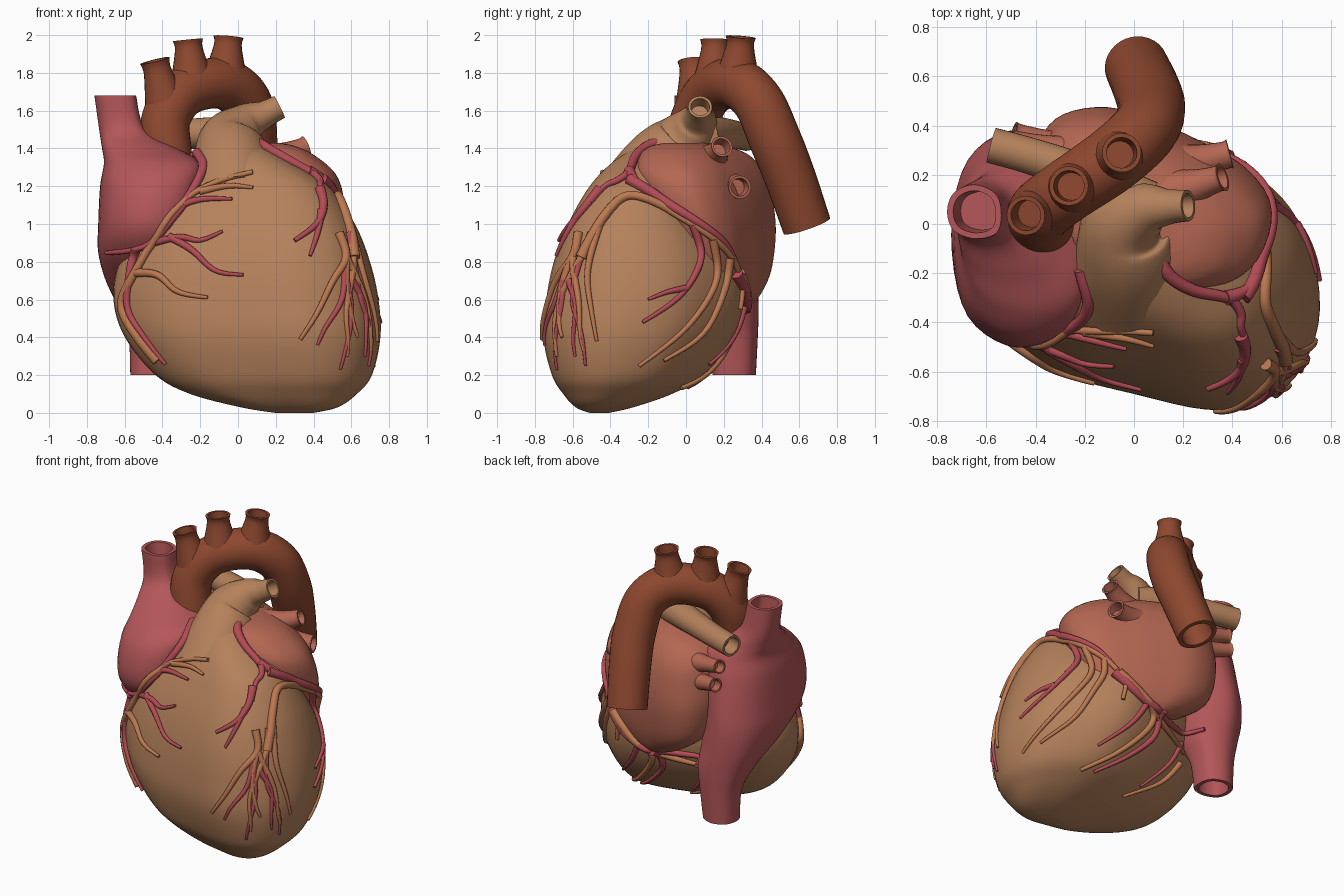
import bpy, bmesh, math
from mathutils import Vector
from mathutils.bvhtree import BVHTree

if "Cube" in bpy.data.objects:
    bpy.data.objects.remove(bpy.data.objects["Cube"])


def material(name, rgb):
    m = bpy.data.materials.new(name)
    m.diffuse_color = (*rgb, 1)
    m.use_nodes = True
    m.node_tree.nodes["Principled BSDF"].inputs["Base Color"].default_value = m.diffuse_color
    return m


TAN = material("muscle_tan", (0.46, 0.22, 0.105))
RUST = material("aorta_rust", (0.27, 0.065, 0.028))
PINK = material("atrium_pink", (0.46, 0.095, 0.10))
SALMON = material("atrium_salmon", (0.46, 0.135, 0.085))
ARTERY = material("artery_orange", (0.50, 0.19, 0.08))
VEIN = material("vein_pink", (0.45, 0.07, 0.09))


def spline(pts, n, closed=False):
    """Catmull-Rom curve through points of any dimension."""
    p = [Vector(q) for q in pts]
    k = len(p)
    out = []
    for i in range(k if closed else k - 1):
        if closed:
            a, b, c, d = (p[(i + j) % k] for j in (-1, 0, 1, 2))
        else:
            a, b, c, d = p[max(i - 1, 0)], p[i], p[i + 1], p[min(i + 2, k - 1)]
        for s in range(n):
            t = s / n
            out.append(b + (c - a) * (t / 2) + (a * 2 - b * 5 + c * 4 - d) * (t * t / 2)
                       + (b * 3 - a - c * 3 + d) * (t ** 3 / 2))
    return out if closed else out + [p[-1]]


def mouth(ring, nxt):
    """Rim and recess rings that make a vessel end look hollow."""
    c = sum(ring, Vector((0, 0, 0))) / len(ring)
    inward = (sum(nxt, Vector((0, 0, 0))) / len(nxt) - c).normalized()
    r = (ring[0] - c).length
    return [[c + (v - c) * 0.78 for v in ring],
            [c + (v - c) * 0.70 + inward * r * 1.2 for v in ring]]


def skin(name, rings, mat, hollow=(False, False)):
    """Surface over a stack of rings."""
    head = mouth(rings[0], rings[1])[::-1] if hollow[0] else []
    tail = mouth(rings[-1], rings[-2]) if hollow[1] else []
    rings = head + rings + tail
    bm = bmesh.new()
    vs = [[bm.verts.new(v) for v in r] for r in rings]
    n = len(vs[0])
    for a, b in zip(vs, vs[1:]):
        for i in range(n):
            j = (i + 1) % n
            bm.faces.new((a[i], a[j], b[j], b[i]))
    bm.faces.new(vs[0])
    bm.faces.new(vs[-1])
    bmesh.ops.recalc_face_normals(bm, faces=bm.faces)
    me = bpy.data.meshes.new(name)
    bm.to_mesh(me)
    bm.free()
    me.materials.append(mat)
    ob = bpy.data.objects.new(name, me)
    bpy.context.collection.objects.link(ob)
    bpy.ops.object.select_all(action='DESELECT')
    ob.select_set(True)
    bpy.context.view_layer.objects.active = ob
    bpy.ops.object.shade_smooth_by_angle(angle=math.radians(50))
    return ob


def loft(name, outline, levels, mat, hollow=(False, False)):
    """Outline fitted to (z, x0, x1, y0, y1) boxes, stacked upwards."""
    shape = spline(outline, 5, True)
    rings = []
    for z, x0, x1, y0, y1 in spline(levels, 6):
        rings.append([Vector(((x0 + x1) / 2 + p[0] * (x1 - x0) / 2,
                              (y0 + y1) / 2 + p[1] * (y1 - y0) / 2, z)) for p in shape])
    return skin(name, rings, mat, hollow)


def tube(name, pts, mat, hollow=(False, True), steps=8, sides=24):
    """Sweep along (x, y, z, radius) points."""
    p = spline(pts, steps)
    c = [Vector(q[:3]) for q in p]
    normal, rings = None, []
    for i, q in enumerate(c):
        t = (c[min(i + 1, len(c) - 1)] - c[max(i - 1, 0)]).normalized()
        normal = t.orthogonal() if normal is None else normal - t * normal.dot(t)
        normal.normalize()
        side = t.cross(normal)
        rings.append([q + (normal * math.cos(a) + side * math.sin(a)) * p[i][3]
                      for a in (2 * math.pi * k / sides for k in range(sides))])
    return skin(name, rings, mat, hollow)


# Ventricles
ventricle_outline = [(-1, -.21), (-.66, -.65), (-.09, -.88), (.41, -1), (.8, -.81), (.99, -.31),
                     (.94, .27), (.7, .69), (.34, 1), (-.09, .94), (-.66, .65), (-.97, .27)]
ventricles = loft("ventricles", ventricle_outline, [
    (0.0, 0.20, 0.40, -.51, -.41), (0.03, 0.02, .53, -.585, -.28), (0.1, -.24, .63, -.65, -.08),
    (0.2, -.42, .71, -.71, .09), (0.4, -.58, .755, -.755, .24), (0.6, -.64, .745, -.74, .30),
    (0.8, -.61, .70, -.70, .28), (1.0, -.50, .62, -.625, .17), (1.2, -.34, .48, -.51, .06),
    (1.33, -.24, .28, -.385, .05), (1.42, -.18, .12, -.24, .04)], TAN)

# Right atrium with both great veins, squarer towards the front
round_outline = [(1, 0), (.77, .68), (0, 1), (-.75, .70), (-1, 0), (-.75, -.70), (.05, -1), (.84, -.77)]
right_atrium = loft("right_atrium_and_great_veins", round_outline, [
    (.2, -.57, -.34, .14, .37), (.4, -.58, -.315, .12, .38), (.55, -.63, -.28, .0, .385),
    (.7, -.70, -.27, -.22, .38), (.85, -.74, -.26, -.41, .37), (1.0, -.74, -.24, -.50, .35),
    (1.2, -.73, -.20, -.47, .31), (1.32, -.71, -.19, -.37, .27), (1.40, -.72, -.32, -.22, .22),
    (1.5, -.735, -.49, -.08, .18), (1.68, -.76, -.54, -.06, .16)], PINK, (True, True))

# Left atrium
left_outline = [(-1, .3), (-.85, -.4), (-.2, -.8), (.4, -1), (.85, -.78), (1, -.25),
                (.82, .18), (.48, .5), (.1, .77), (-.38, 1), (-.82, .85)]
left_atrium = loft("left_atrium", left_outline, [
    (.56, -.05, .24, .13, .33), (.62, -.18, .35, .07, .39), (.75, -.34, .46, -.02, .45),
    (.95, -.40, .54, -.13, .475), (1.12, -.40, .56, -.22, .46), (1.26, -.38, .52, -.27, .42),
    (1.36, -.30, .41, -.25, .34), (1.41, -.14, .31, -.19, .22), (1.43, .03, .22, -.11, .08)], SALMON)

# Pulmonary veins
for i, (a, b, r) in enumerate([((.14, .12, 1.32), (.36, .19, 1.41), .055),
                               ((.14, .22, 1.19), (.39, .285, 1.195), .058),
                               ((-.2, .27, 1.24), (-.50, .34, 1.3), .045),
                               ((-.2, .28, 1.12), (-.49, .37, 1.18), .045)]):
    a, b = Vector(a), Vector(b)
    tube(f"pulmonary_vein_{i + 1}", [(*a, r * 2), (*a.lerp(b, .5), r * 1.25),
                                     (*a.lerp(b, .9), r * .97), (*b, r * 1.06)], SALMON)

# Pulmonary trunk and arteries
tube("pulmonary_trunk", [(-.02, -.24, 1.12, .25), (-.03, -.12, 1.31, .215), (-.035, .0, 1.44, .17),
                         (.05, .06, 1.535, .11), (.14, .07, 1.58, .073), (.22, .075, 1.62, .064)], TAN)
tube("right_pulmonary_artery", [(.05, .08, 1.47, .10), (-.15, .18, 1.48, .085),
                                (-.4, .27, 1.47, .075), (-.58, .32, 1.46, .073)], TAN)

# Aorta and arch branches
tube("aorta", [(-.34, -.03, 1.15, .12), (-.375, .01, 1.38, .13), (-.38, .05, 1.56, .13),
               (-.28, .13, 1.70, .13), (-.09, .26, 1.745, .135), (.04, .38, 1.65, .135),
               (.07, .47, 1.45, .138), (.05, .55, 1.25, .135), (.01, .64, .99, .13)], RUST, sides=32)
for i, (a, b) in enumerate([((-.37, .06, 1.58), (-.44, .035, 1.865)),
                            ((-.24, .15, 1.72), (-.265, .155, 1.975)),
                            ((-.07, .27, 1.75), (-.05, .29, 1.99))]):
    a, b = Vector(a), Vector(b)
    tube(f"arch_branch_{i + 1}", [(*a, .125), (*a.lerp(b, .55), .088),
                                  (*a.lerp(b, .85), .073), (*b, .08)], RUST)

# Coronary vessels: flat paths projected onto the heart from one side
trees = []
for ob in (ventricles, right_atrium, left_atrium):
    trees.append(BVHTree.FromPolygons([v.co for v in ob.data.vertices],
                                      [p.vertices[:] for p in ob.data.polygons]))
SIDES = {"front": (lambda u, v: (u, -3, v), (0, 1, 0)), "right": (lambda u, v: (3, u, v), (-1, 0, 0)),
         "back": (lambda u, v: (u, 3, v), (0, -1, 0)), "top": (lambda u, v: (u, v, 3), (0, 0, -1))}


def vessels(kind, mat, side, paths):
    place, d = SIDES[side]
    for i, (r, *path) in enumerate(paths):
        r *= 1.2
        pts = []
        for u, v in spline(path, 7):
            hits = [t.ray_cast(Vector(place(u, v)), Vector(d)) for t in trees]
            hits = [h for h in hits if h[0] is not None]
            if hits:
                loc, nor = min(hits, key=lambda h: h[3])[:2]
                pts.append(loc + (nor if nor.dot(Vector(d)) < 0 else -nor) * r * .3)
        for _ in range(3):
            pts = pts[:1] + [(a + b * 2 + c) / 4 for a, b, c in zip(pts, pts[1:], pts[2:])] + pts[-1:]
        n = len(pts) - 1
        tube(f"{side}_{kind}_{i + 1}", [(*p, r * (1 - .6 * k / n)) for k, p in enumerate(pts)],
             mat, (False, False), 1, 10)


vessels("coronary_artery", ARTERY, "front", [
    (.026, (-.42, .28), (-.52, .4), (-.6, .53), (-.6, .62), (-.54, .74), (-.45, .9), (-.36, 1.05),
     (-.23, 1.16), (-.08, 1.23), (.08, 1.27)),
    (.018, (-.2, 1.17), (-.05, 1.2), (.08, 1.19)),
    (.02, (-.54, .74), (-.42, .73), (-.32, .64), (-.16, .61)),
    (.022, (.53, .95), (.57, .82), (.5, .7), (.42, .53), (.33, .39)),
    (.018, (.57, .82), (.57, .65), (.6, .5), (.63, .4)),
    (.018, (.57, .82), (.65, .65), (.69, .5), (.7, .33))])
vessels("coronary_vein", VEIN, "front", [
    (.024, (-.21, 1.37), (-.18, 1.3), (-.24, 1.17), (-.36, 1.02), (-.44, .92), (-.54, .87), (-.69, .85)),
    (.018, (-.44, .9), (-.3, .93), (-.2, .91), (-.08, .96)),
    (.018, (-.36, .93), (-.24, .86), (-.12, .75), (.03, .73)),
    (.018, (-.3, 1.1), (-.18, 1.13), (-.03, 1.13)),
    (.022, (-.54, .87), (-.57, .72), (-.58, .55), (-.49, .4), (-.38, .26)),
    (.024, (.43, 1.18), (.45, 1.1), (.42, 1.0), (.3, .91)),
    (.018, (.44, 1.07), (.42, .95), (.38, .83)),
    (.016, (.56, .78), (.55, .6), (.46, .45), (.42, .36)),
    (.016, (.57, .7), (.6, .5), (.54, .23)),
    (.016, (.6, .7), (.67, .55), (.67, .3))])
vessels("coronary_vein", VEIN, "top", [
    (.026, (.09, -.10), (.13, -.2), (.24, -.27), (.38, -.3), (.43, -.36), (.43, -.42), (.46, -.5)),
    (.026, (.37, -.30), (.43, -.28), (.47, -.25), (.5, -.2))])
vessels("coronary_artery", ARTERY, "right", [
    (.026, (-.55, .82), (-.5, .92), (-.42, 1.05), (-.3, 1.15), (-.1, 1.08), (.1, .96), (.24, .82),
     (.29, .68), (.28, .55)),
    (.02, (.14, .92), (.16, .7), (.0, .45), (-.25, .25)),
    (.02, (.23, .82), (.2, .65), (.09, .42), (-.12, .28)),
    (.018, (-.46, .98), (-.52, .75), (-.5, .55), (-.47, .38)),
    (.018, (-.5, .9), (-.62, .7), (-.69, .5), (-.68, .3))])
vessels("coronary_vein", VEIN, "right", [
    (.026, (-.3, 1.23), (-.1, 1.115), (.08, 1.0), (.21, .89), (.28, .74)),
    (.02, (.04, 1.0), (.08, .82), (-.03, .62), (-.23, .48)),
    (.016, (.0, .66), (-.1, .64), (-.2, .6)),
    (.016, (-.5, .95), (-.56, .8), (-.6, .6), (-.55, .42), (-.53, .25))])
vessels("coronary_artery", ARTERY, "back", [
    (.026, (.36, .74), (.2, .62), (.08, .54), (.1, .43), (.26, .25), (.42, .14)),
    (.022, (.08, .54), (-.1, .5), (-.3, .46)),
    (.018, (-.3, .4), (-.2, .25), (.02, .12))])
vessels("coronary_vein", VEIN, "back", [
    (.028, (.38, .74), (.24, .62), (.05, .56), (-.15, .55), (-.32, .55)),
    (.02, (.03, .56), (.02, .42), (.18, .25), (.34, .14)),
    (.018, (.15, .58), (.24, .42), (.4, .26)),
    (.016, (-.25, .5), (-.2, .35), (-.05, .18))])
